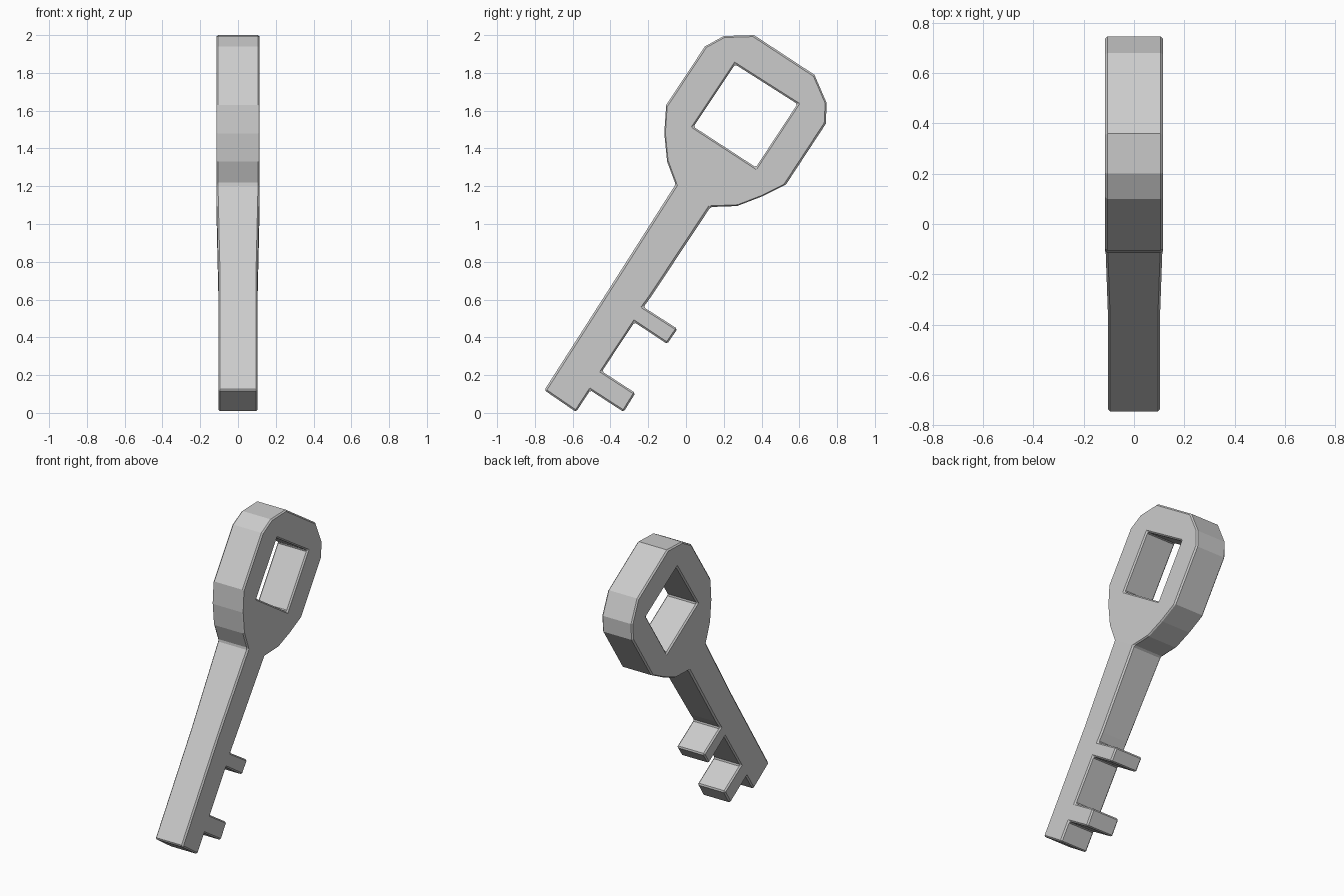
import bpy
import bmesh

default_cube = bpy.data.objects.get("Cube")
if default_cube:
    bpy.data.objects.remove(default_cube, do_unlink=True)

HEAD_HALF = 0.115   # half thickness of the head
BIT_HALF = 0.104    # half thickness of the toothed end

# Profiles in (y, z); neighbouring sections share their end points
neck = [(0.13, 1.09), (-0.055, 1.21)]
taper_end = [(-0.185, 0.615), (-0.36, 0.73)]
head_outline = neck + [(-0.1, 1.33), (-0.115, 1.48), (-0.105, 1.63),
                       (0.1, 1.94), (0.2, 1.995), (0.36, 2.0),
                       (0.68, 1.79), (0.745, 1.64), (0.74, 1.53),
                       (0.53, 1.21), (0.4, 1.145), (0.27, 1.095)]
head_hole = [(0.26, 1.845), (0.59, 1.635), (0.37, 1.3), (0.04, 1.515)]
upper_tooth = [(-0.225, 0.56), (-0.045, 0.445), (-0.1, 0.365), (-0.273, 0.48)]
lower_tooth = [(-0.445, 0.22), (-0.268, 0.105), (-0.33, 0.005), (-0.507, 0.12)]
tip = [(-0.582, 0.005), (-0.75, 0.12)]

bm = bmesh.new()


def add_points(points, half):
    return [bm.verts.new((half, y, z)) for y, z in points]


def loop_edges(verts):
    return [bm.edges.new((a, b)) for a, b in zip(verts, verts[1:] + verts[:1])]


# Head with its square opening
outer = add_points(head_outline, HEAD_HALF)
inner = add_points(head_hole, HEAD_HALF)
bmesh.ops.triangle_fill(bm, edges=loop_edges(outer) + loop_edges(inner),
                        use_beauty=True, normal=(1, 0, 0))

# Tapered shank
shank_end = add_points(taper_end, BIT_HALF)
bm.faces.new([outer[1], outer[0], shank_end[0], shank_end[1]])

# Toothed end
bit = add_points(upper_tooth + lower_tooth + tip, BIT_HALF)
bm.faces.new([shank_end[1], shank_end[0]] + bit)

# Thicken to the mirrored side
bmesh.ops.recalc_face_normals(bm, faces=bm.faces[:])
extruded = bmesh.ops.extrude_face_region(bm, geom=bm.faces[:], use_keep_orig=True)
for item in extruded["geom"]:
    if isinstance(item, bmesh.types.BMVert):
        item.co.x *= -1
bmesh.ops.recalc_face_normals(bm, faces=bm.faces[:])

mesh = bpy.data.meshes.new("key")
bm.to_mesh(mesh)
bm.free()
key = bpy.data.objects.new("key", mesh)
bpy.context.collection.objects.link(key)

# Narrow chamfer on the sharp edges
bevel = key.modifiers.new("edge_chamfer", 'BEVEL')
bevel.width = 0.009
bevel.segments = 1
bevel.limit_method = 'ANGLE'
bevel.angle_limit = 0.87
